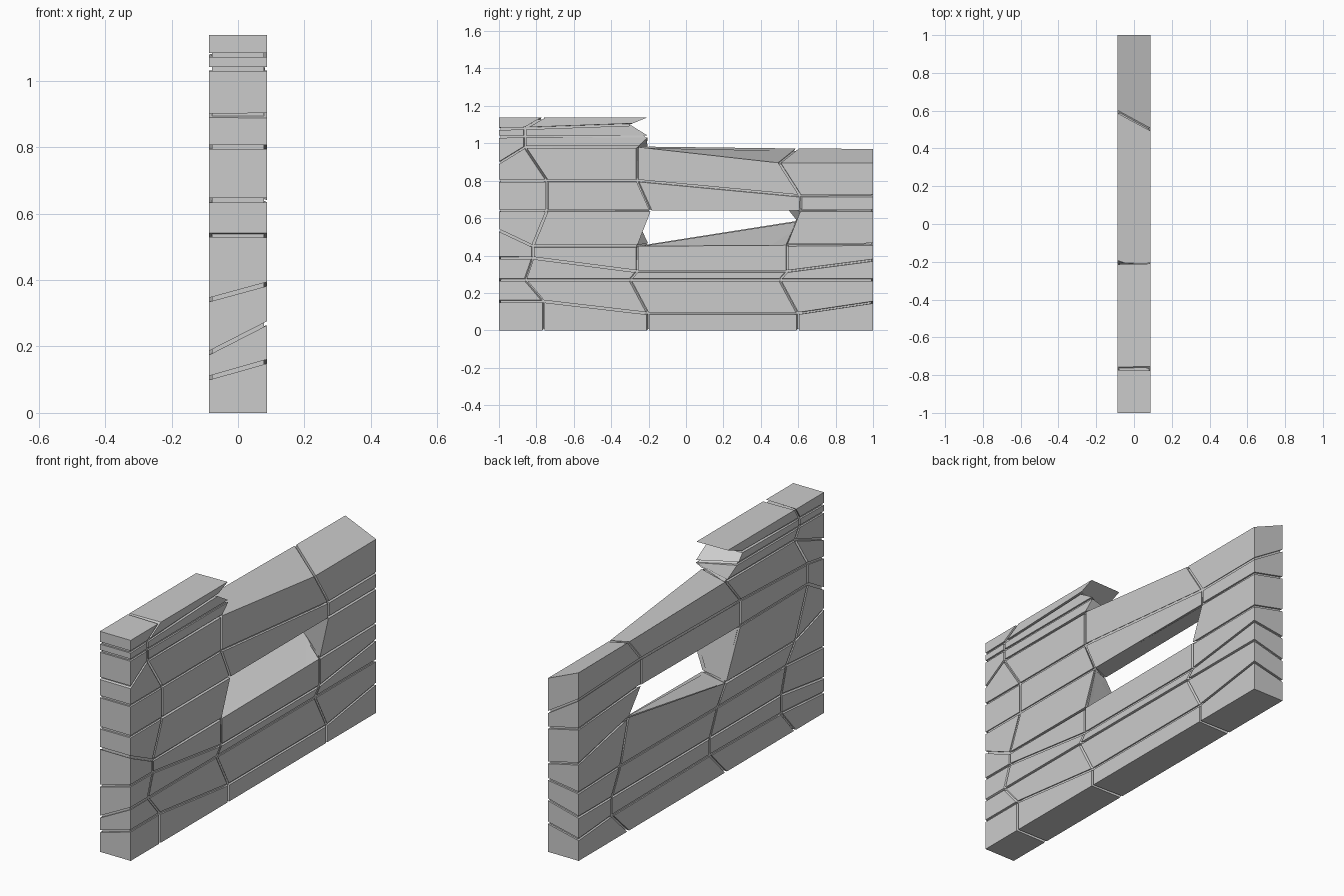
import bpy, bmesh
from mathutils import Vector
from mathutils.geometry import intersect_line_line_2d
from collections import Counter

if "Cube" in bpy.data.objects:
    bpy.data.objects.remove(bpy.data.objects["Cube"])

W = 0.088      # half thickness of the wall
GAP = 0.006    # half width of a joint
INSET = 0.009  # depth of the joints

# Joint corners on the two faces of the wall, one column per vertical joint, bottom to top
Z_END = {1: [0, .155, .27, .388, .535, .64, .8, .895, 1.035, 1.077, 1.137],
         -1: [0, .105, .18, .34, .535, .64, .8, .895, 1.035, 1.077, 1.137]}
Z_FAR = {1: [0, .15, .27, .375, .46, .64, .72, .895],
         -1: [0, .11, .225, .35, .50, .68, .83, .97]}
LEFT = {1: [(-.762, 0), (-.762, .155), (-.86, .27), (-.82, .387), (-.82, .45), (-.742, .64),
            (-.742, .8), (-.862, .98), (-.862, 1.037), (-.862, 1.08), (-.765, 1.137)],
        -1: [(-.762, 0), (-.65, .13), (-.65, .225), (-.69, .36), (-.765, .46), (-.868, .715),
             (-.868, .82), (-.762, .982), (-.80, 1.037), (-.80, 1.08), (-.765, 1.137)]}
MID = {1: [(-.204, 0), (-.204, .09), (-.3, .27), (-.262, .315), (-.262, .45), (-.188, .64),
           (-.26, .8), (-.26, .98), (-.198, 1.037), (-.3, 1.1), (-.21, 1.137)],
       -1: [(-.2, 0), (-.068, .137), (-.068, .225), (-.13, .36), (-.2, .46), (-.32, .71),
            (-.32, .84), (-.2, .982), (-.30, 1.037), (-.34, 1.085), (-.215, 1.137)]}
RIGHT = {1: [(.597, 0), (.597, .09), (.5, .27), (.54, .315), (.54, .455), (.613, .64),
             (.613, .718), (.5, .895)],
         -1: [(.597, 0), (.73, .13), (.73, .225), (.66, .36), (.595, .585), (.49, .715),
              (.49, .85), (.595, .972)]}
GRID = {s: [[(-1, z) for z in Z_END[s]], LEFT[s], MID[s], RIGHT[s],
            [(1, z) for z in Z_FAR[s]]] for s in (1, -1)}

# Full height on the near half, lower on the far half, with one opening
CELLS = {(c, r) for c in range(4) for r in range(10 if c < 2 else 7)} - {(2, 4)}


def corners(c, r):
    return [(c, r), (c + 1, r), (c + 1, r + 1), (c, r + 1)]


def shrunk(c, r, s):
    """Cell outline on one face, pulled back wherever it meets a neighbour."""
    pts = [Vector(GRID[s][i][j]) for i, j in corners(c, r)]
    lines = []
    for k, n in enumerate([(c, r - 1), (c + 1, r), (c, r + 1), (c - 1, r)]):
        a, b = pts[k], pts[(k + 1) % 4]
        d = (b - a).normalized()
        off = Vector((-d.y, d.x)) * (GAP if n in CELLS else 0)
        lines.append((a + off, d))
    out = []
    for k in range(4):
        (p, d), (q, e) = lines[k - 1], lines[k]
        t = (q - p).cross(e) / d.cross(e) if hasattr(d, "cross") else 0
        out.append(p + d * t)
    return out


def finish(bm, name):
    mesh = bpy.data.meshes.new(name)
    bm.to_mesh(mesh)
    bm.free()
    bpy.context.collection.objects.link(bpy.data.objects.new(name, mesh))


# Stone blocks
for c, r in sorted(CELLS):
    bm = bmesh.new()
    a, b = [[bm.verts.new((s * W, p.x, p.y)) for p in shrunk(c, r, s)] for s in (1, -1)]
    bm.faces.new(a)
    bm.faces.new(b[::-1])
    for k in range(4):
        m = (k + 1) % 4
        bm.faces.new((a[k], b[k], b[m], a[m]))
    bmesh.ops.recalc_face_normals(bm, faces=bm.faces)
    finish(bm, f"stone_block_{r}_{c}")

# Mortar core: the outer skin of all cells together, drawn inward
bm = bmesh.new()
verts = {}


def core_vert(s, i, j):
    if (s, i, j) not in verts:
        y, z = GRID[s][i][j]
        verts[s, i, j] = bm.verts.new((s * W, y, z))
    return verts[s, i, j]


sides = Counter()
for cell in CELLS:
    k = corners(*cell)
    for n in range(4):
        sides[tuple(sorted((k[n], k[(n + 1) % 4])))] += 1
    for s in (1, -1):
        bm.faces.new([core_vert(s, i, j) for i, j in k[::s]])
for (p, q), count in sides.items():
    if count == 1:
        bm.faces.new((core_vert(1, *p), core_vert(-1, *p), core_vert(-1, *q), core_vert(1, *q)))
bmesh.ops.recalc_face_normals(bm, faces=bm.faces)
bm.normal_update()
moves = [(v, v.normal * min(v.calc_shell_factor(), 2) * INSET) for v in bm.verts]
for v, m in moves:
    v.co -= m
finish(bm, "mortar_core")
